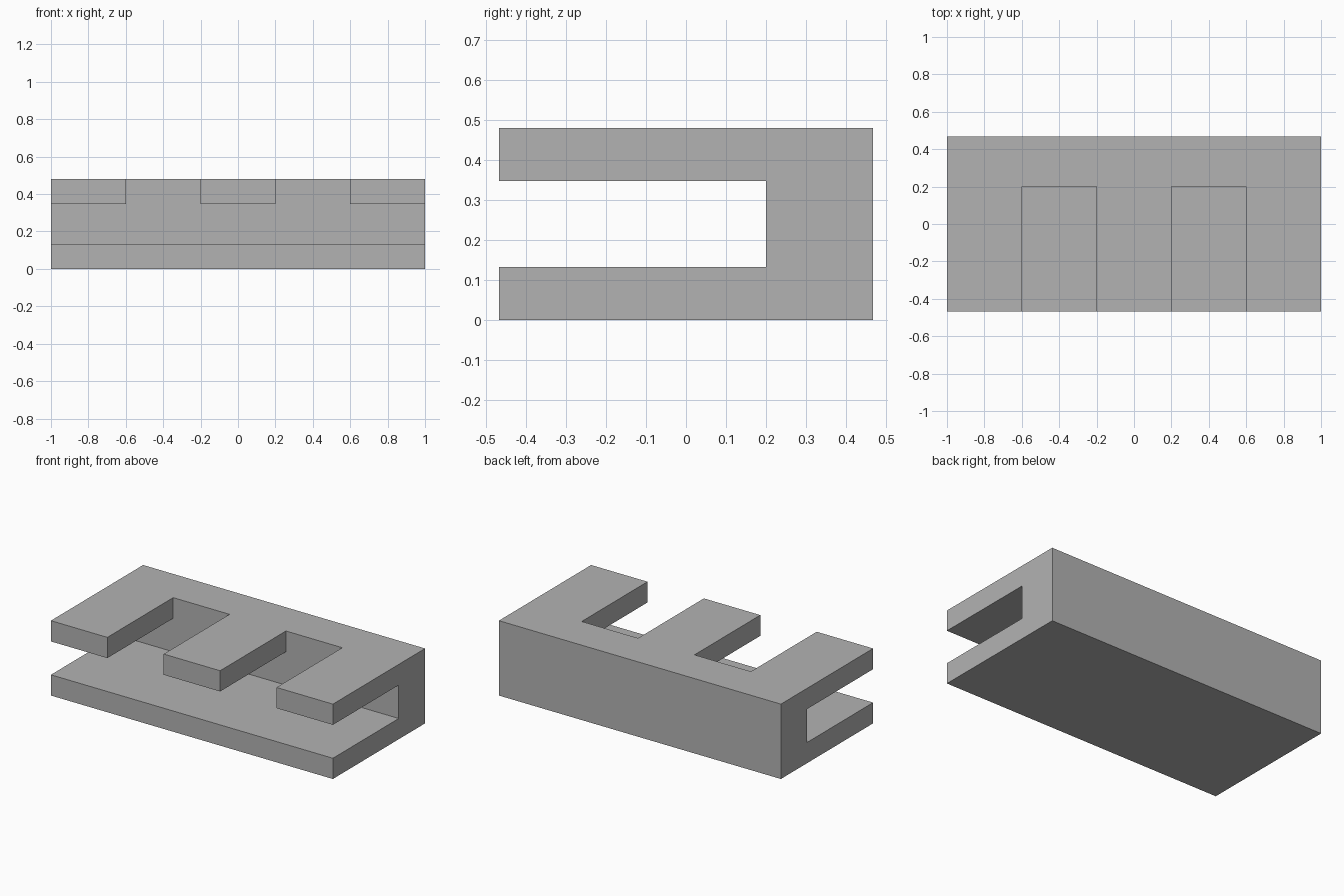
import bpy
import bmesh
from mathutils import Matrix, Vector

cube = bpy.data.objects.get("Cube")
if cube:
    bpy.data.objects.remove(cube, do_unlink=True)

HALF_X, HALF_Y, HEIGHT = 1.0, 0.467, 0.48
THICK = 0.133        # thickness of the lower plate and upper fingers
SPINE_Y = 0.2        # front face of the rear spine

grey = bpy.data.materials.new("plain grey")
grey.use_nodes = True
colour = (0.45, 0.45, 0.45, 1)
grey.diffuse_color = colour
grey.node_tree.nodes["Principled BSDF"].inputs["Base Color"].default_value = colour


def make_object(name, bm):
    bmesh.ops.recalc_face_normals(bm, faces=bm.faces)
    mesh = bpy.data.meshes.new(name)
    bm.to_mesh(mesh)
    bm.free()
    obj = bpy.data.objects.new(name, mesh)
    bpy.context.collection.objects.link(obj)
    return obj


def box(name, low, high):
    low, high = Vector(low), Vector(high)
    bm = bmesh.new()
    bmesh.ops.create_cube(bm, size=1, matrix=Matrix.Translation((low + high) / 2)
                          @ Matrix.Diagonal((*(high - low), 1)))
    return make_object(name, bm)


# C-shaped side profile, extruded across the width
profile = [(-HALF_Y, 0), (HALF_Y, 0), (HALF_Y, HEIGHT), (-HALF_Y, HEIGHT),
           (-HALF_Y, HEIGHT - THICK), (SPINE_Y, HEIGHT - THICK),
           (SPINE_Y, THICK), (-HALF_Y, THICK)]
bm = bmesh.new()
side = bm.faces.new([bm.verts.new((-HALF_X, y, z)) for y, z in profile])
extruded = bmesh.ops.extrude_face_region(bm, geom=[side], use_keep_orig=True)
bmesh.ops.translate(bm, vec=(2 * HALF_X, 0, 0),
                    verts=[v for v in extruded["geom"] if isinstance(v, bmesh.types.BMVert)])
bracket = make_object("slotted_bracket", bm)
bracket.data.materials.append(grey)

# Two slots split the upper plate into three fingers
for label, x in (("right", -0.4), ("left", 0.4)):
    cutter = box(label + "_slot_cutter", (x - 0.2, -0.6, HEIGHT / 2), (x + 0.2, SPINE_Y, 0.6))
    cutter.hide_render = True
    cutter.hide_viewport = False
    cutter.data.materials.append(grey)
    cut = bracket.modifiers.new(label + "_slot", 'BOOLEAN')
    cut.operation = 'DIFFERENCE'
    cut.solver = 'EXACT'
    cut.object = cutter
    bpy.context.view_layer.objects.active = bracket
    bpy.ops.object.modifier_apply(modifier=cut.name)
    bpy.data.objects.remove(cutter, do_unlink=True)
